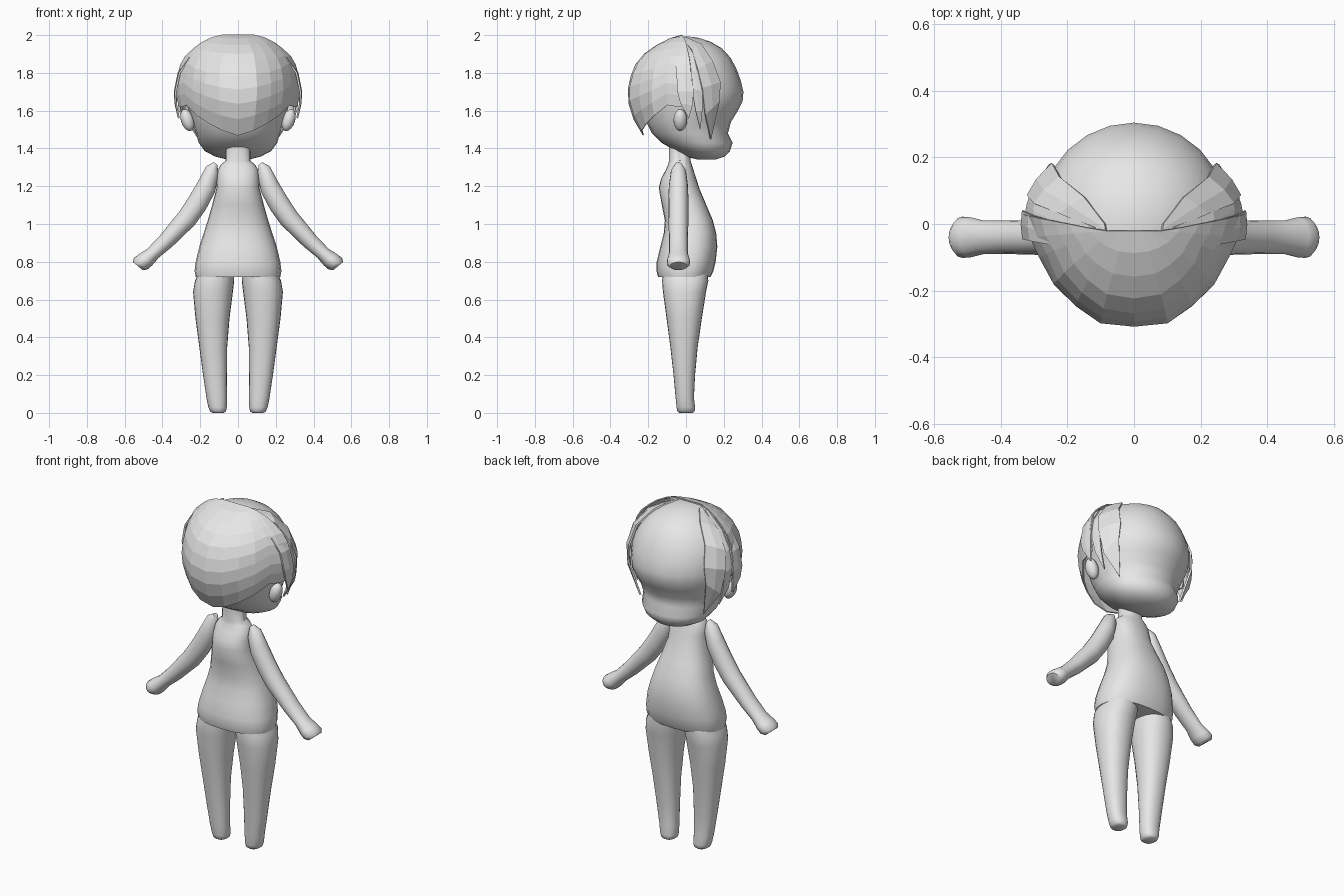
import bpy
import bmesh
from math import sin, cos, pi, sqrt, copysign, radians
from mathutils import Vector, Matrix

if "Cube" in bpy.data.objects:
    bpy.data.objects.remove(bpy.data.objects["Cube"], do_unlink=True)

clay = bpy.data.materials.new("light_grey")
clay.use_nodes = True
clay.diffuse_color = (0.8, 0.8, 0.8, 1)
clay.node_tree.nodes["Principled BSDF"].inputs["Base Color"].default_value = clay.diffuse_color


def finish(name, bm, smooth=True, mirror=False, thickness=0):
    """Turn a bmesh into a named object with material, shading and modifiers."""
    bmesh.ops.remove_doubles(bm, verts=bm.verts, dist=0.0005)
    bmesh.ops.recalc_face_normals(bm, faces=bm.faces)
    mesh = bpy.data.meshes.new(name)
    bm.to_mesh(mesh)
    bm.free()
    mesh.materials.append(clay)
    obj = bpy.data.objects.new(name, mesh)
    bpy.context.collection.objects.link(obj)
    bpy.ops.object.select_all(action="DESELECT")
    obj.select_set(True)
    bpy.context.view_layer.objects.active = obj
    if smooth:
        bpy.ops.object.shade_smooth_by_angle(angle=radians(50))
    if mirror:
        obj.modifiers.new("mirror", "MIRROR").merge_threshold = 0.001
    if thickness:
        solid = obj.modifiers.new("thickness", "SOLIDIFY")
        solid.thickness = thickness
        solid.offset = 0
    return obj


def add_grid(bm, rows, closed=False):
    """Bridge consecutive rows of points with quads."""
    verts = [[bm.verts.new(p) for p in row] for row in rows]
    count = len(rows[0])
    for a, b in zip(verts, verts[1:]):
        for i in range(count if closed else count - 1):
            j = (i + 1) % count
            bm.faces.new((a[i], a[j], b[j], b[i]))
    if closed:
        bm.faces.new(verts[0])
        bm.faces.new(verts[-1])


def oval(z, x0, x1, y0, y1, power=1.0, sides=24):
    """Horizontal rounded ring that fills the given x and y ranges."""
    ring = []
    for i in range(sides):
        a = 2 * pi * i / sides
        c, s = cos(a), sin(a)
        ring.append(((x0 + x1) / 2 + (x1 - x0) / 2 * copysign(abs(c) ** power, c),
                     (y0 + y1) / 2 + (y1 - y0) / 2 * copysign(abs(s) ** power, s), z))
    return ring


def loft(name, rings, **options):
    bm = bmesh.new()
    add_grid(bm, rings, closed=True)
    return finish(name, bm, **options)


# Head: height, half width, back, face
head = [(1.342, .06, .06, .16), (1.357, .12, .0, .205), (1.385, .175, -.05, .232),
        (1.43, .208, -.13, .247), (1.48, .222, -.18, .222), (1.54, .243, -.21, .238),
        (1.6, .262, -.23, .275), (1.65, .275, -.24, .3), (1.7, .28, -.25, .304),
        (1.76, .28, -.25, .29), (1.82, .265, -.24, .268), (1.88, .23, -.21, .236),
        (1.93, .182, -.17, .19), (1.965, .125, -.12, .13), (1.985, .07, -.08, .07),
        (1.992, .02, -.03, .02)]
loft("head", [oval(z, -w, w, b, f) for z, w, b, f in head])

# Neck and torso: height, half width, back, belly
torso = [(1.42, .065, -.09, .02), (1.335, .065, -.09, .025), (1.315, .09, -.094, .03),
         (1.285, .108, -.108, .04), (1.24, .112, -.132, .055), (1.19, .114, -.144, .07),
         (1.1, .137, -.128, .108), (1.02, .16, -.112, .142), (.95, .182, -.118, .16),
         (.88, .205, -.136, .166), (.8, .224, -.155, .157), (.75, .23, -.156, .145),
         (.72, .224, -.148, .13)]
loft("torso", [oval(z, -w, w, b, f, .85) for z, w, b, f in torso])

# Legs: height, inner, outer, back, front
legs = [(.76, .02, .2, -.12, .115), (.7, .02, .228, -.127, .118), (.64, .027, .238, -.122, .106),
        (.5, .045, .225, -.103, .084), (.35, .057, .205, -.083, .062), (.2, .059, .185, -.066, .048),
        (.08, .059, .167, -.055, .042), (.03, .059, .157, -.05, .048), (.008, .064, .148, -.046, .046),
        (0, .075, .135, -.035, .035)]
loft("legs", [oval(*row, .9) for row in legs], mirror=True)

# Arms: centre x, centre z, radius across, radius in depth
arm = [(.118, 1.32, .012, .015), (.135, 1.28, .042, .04), (.165, 1.2, .054, .051),
       (.215, 1.11, .056, .053), (.27, 1.03, .054, .053), (.38, .91, .044, .05),
       (.45, .845, .038, .05), (.49, .81, .046, .06), (.515, .79, .047, .062),
       (.53, .777, .034, .045)]
across = Vector((.77, 0, .64))
depth = Vector((0, 1, 0))
rings = []
for x, z, r, d in arm:
    centre = Vector((x, -.04, z))
    rings.append([centre + across * r * cos(pi * i / 8) + depth * d * sin(pi * i / 8)
                  for i in range(16)])
loft("arms", rings, mirror=True)

# Ears
bm = bmesh.new()
place = (Matrix.Translation((.268, -.03, 1.55)) @ Matrix.Rotation(radians(18), 4, "Y")
         @ Matrix.Diagonal((.034, .036, .06, 1)))
bmesh.ops.create_uvsphere(bm, u_segments=16, v_segments=10, radius=1, matrix=place)
finish("ears", bm, mirror=True)

# Hair cap: faceted shell, scaled by height from one horizontal outline
scales = [(2.0, .25, 0), (1.99, .4, .15), (1.96, .58, .4), (1.9, .82, .7), (1.83, .94, .9),
          (1.73, 1, 1), (1.65, .97, 1), (1.55, .88, .89), (1.46, .74, .7)]
outline = [(0, -.305, 1.47), (.1, -.295, 1.495), (.175, -.245, 1.53), (.24, -.18, 1.575),
           (.285, -.1, 1.63), (.312, -.04, 1.62), (.33, .03, 1.62)]


def scale_at(z):
    for (za, xa, ya), (zb, xb, yb) in zip(scales, scales[1:]):
        if z >= zb:
            t = (za - z) / (za - zb)
            return xa + (xb - xa) * t, ya + (yb - ya) * t
    return scales[-1][1:]


bm = bmesh.new()
rows = []
steps = 9
for k in range(steps + 1):
    row = []
    for x, y, hem in outline:
        z = 2 - (2 - hem) * (k / steps) ** 1.5
        sx, sy = scale_at(z)
        row.append((x * sx, (y + .02) * sy - .02, z))
    rows.append(row)
add_grid(bm, rows)
finish("hair_cap", bm, smooth=False, mirror=True, thickness=.006)


# Hair locks: pointed sheets on the side of the head, between two edges given as (y, z)
def lock(name, front, rear, lift):
    bm = bmesh.new()
    rows = []
    for (ya, za), (yb, zb) in zip(front, rear):
        row = []
        for t in (0, .5, 1):
            y, z = ya + (yb - ya) * t, za + (zb - za) * t
            height = .295 if z > 1.7 else .4
            x = .335 * sqrt(max(0, 1 - (y / .27) ** 2 - ((z - 1.7) / height) ** 2))
            row.append((x * lift, y, z))
        rows.append(row)
    add_grid(bm, rows)
    finish(name, bm, smooth=False, mirror=True, thickness=.01)


lock("front_locks",
     [(0, 1.985), (.08, 1.95), (.14, 1.86), (.18, 1.75), (.175, 1.65), (.13, 1.45)],
     [(-.03, 1.985), (.03, 1.92), (.06, 1.82), (.085, 1.72), (.1, 1.58), (.13, 1.45)], 1)
lock("middle_locks",
     [(-.01, 1.975), (.04, 1.9), (.07, 1.8), (.085, 1.7), (.085, 1.6), (.075, 1.5)],
     [(-.06, 1.975), (-.02, 1.9), (.01, 1.82), (.03, 1.72), (.05, 1.6), (.075, 1.5)], .97)
lock("rear_locks",
     [(-.03, 1.97), (.01, 1.9), (.03, 1.8), (.04, 1.7), (.035, 1.63), (.015, 1.56)],
     [(-.07, 1.965), (-.06, 1.88), (-.05, 1.8), (-.045, 1.7), (-.03, 1.64), (.015, 1.56)], 1)
